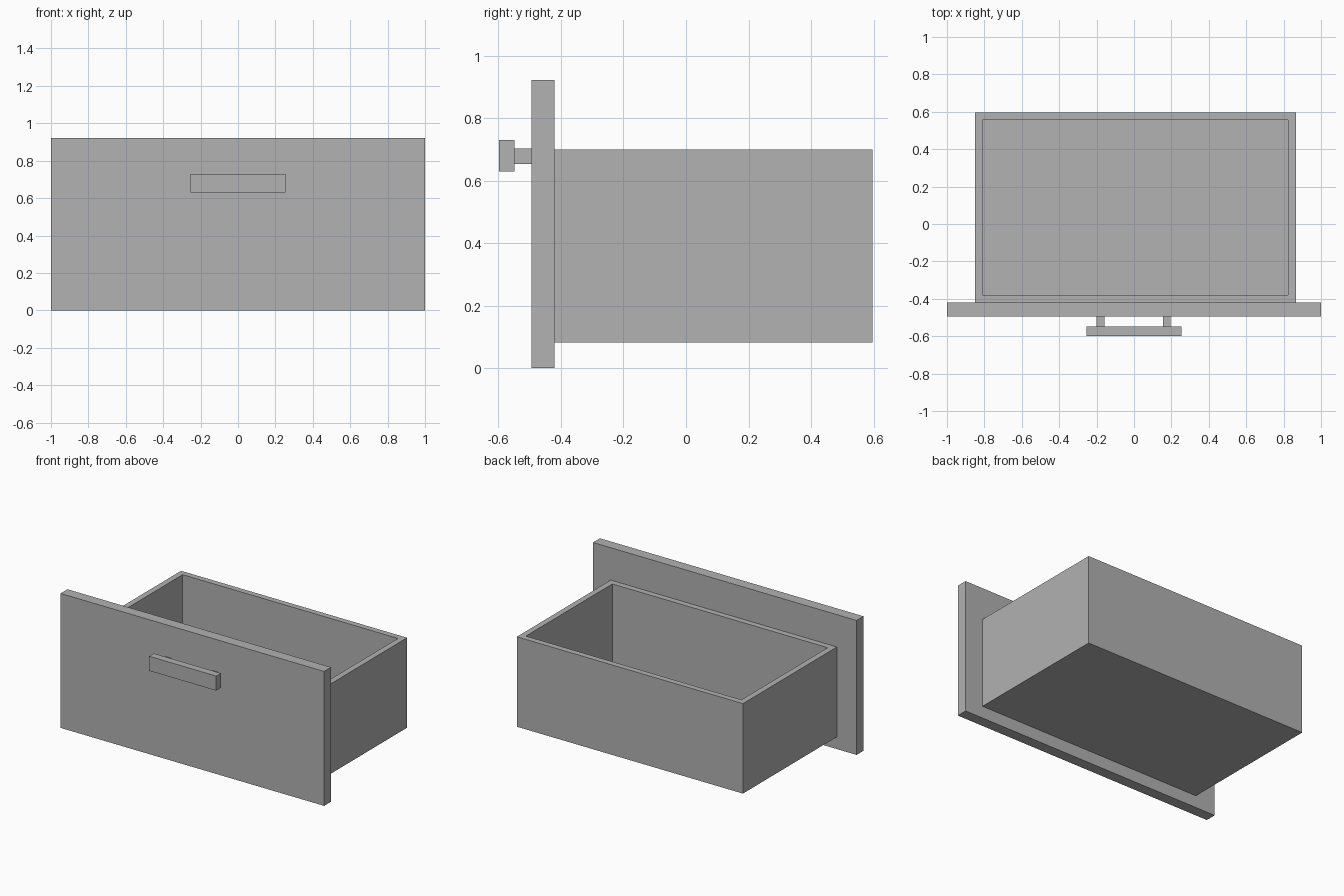
import bpy
import bmesh
from mathutils import Vector

if "Cube" in bpy.data.objects:
    bpy.data.objects.remove(bpy.data.objects["Cube"], do_unlink=True)

# Single plain grey for every part
grey = bpy.data.materials.new("plain_grey")
grey.use_nodes = True
colour = (0.445, 0.445, 0.445, 1)
grey.diffuse_color = colour
grey.node_tree.nodes["Principled BSDF"].inputs["Base Color"].default_value = colour


def block_mesh(low, high):
    """Axis-aligned block between two corners."""
    low, high = Vector(low), Vector(high)
    bm = bmesh.new()
    bmesh.ops.create_cube(bm, size=1)
    bmesh.ops.scale(bm, vec=high - low, verts=bm.verts)
    bmesh.ops.translate(bm, vec=(low + high) / 2, verts=bm.verts)
    return bm


def add_object(name, bm):
    mesh = bpy.data.meshes.new(name)
    bm.to_mesh(mesh)
    bm.free()
    mesh.materials.append(grey)
    obj = bpy.data.objects.new(name, mesh)
    bpy.context.collection.objects.link(obj)
    return obj


# Open drawer box: inset the top for the rim, then push the inside down
WALL, FLOOR_TOP = 0.057, 0.14
box = block_mesh((-0.85, -0.42, 0.083), (0.865, 0.597, 0.70))
box.faces.ensure_lookup_table()
top = max(box.faces, key=lambda f: f.calc_center_median().z)
bmesh.ops.inset_region(box, faces=[top], thickness=WALL)
inside = bmesh.ops.extrude_face_region(box, geom=[top])
bmesh.ops.delete(box, geom=[top], context="FACES")
for item in inside["geom"]:
    if isinstance(item, bmesh.types.BMVert):
        item.co.z = FLOOR_TOP
bmesh.ops.recalc_face_normals(box, faces=box.faces)
add_object("drawer_box", box)

# Front panel
add_object("front_panel", block_mesh((-1, -0.495, 0), (1, -0.42, 0.922)))

# Handle: bar on two posts
add_object("handle_bar", block_mesh((-0.255, -0.598, 0.63), (0.253, -0.548, 0.73)))
for name, x in (("right_handle_post", -0.18), ("left_handle_post", 0.175)):
    add_object(name, block_mesh((x - 0.021, -0.548, 0.653), (x + 0.021, -0.495, 0.703)))
